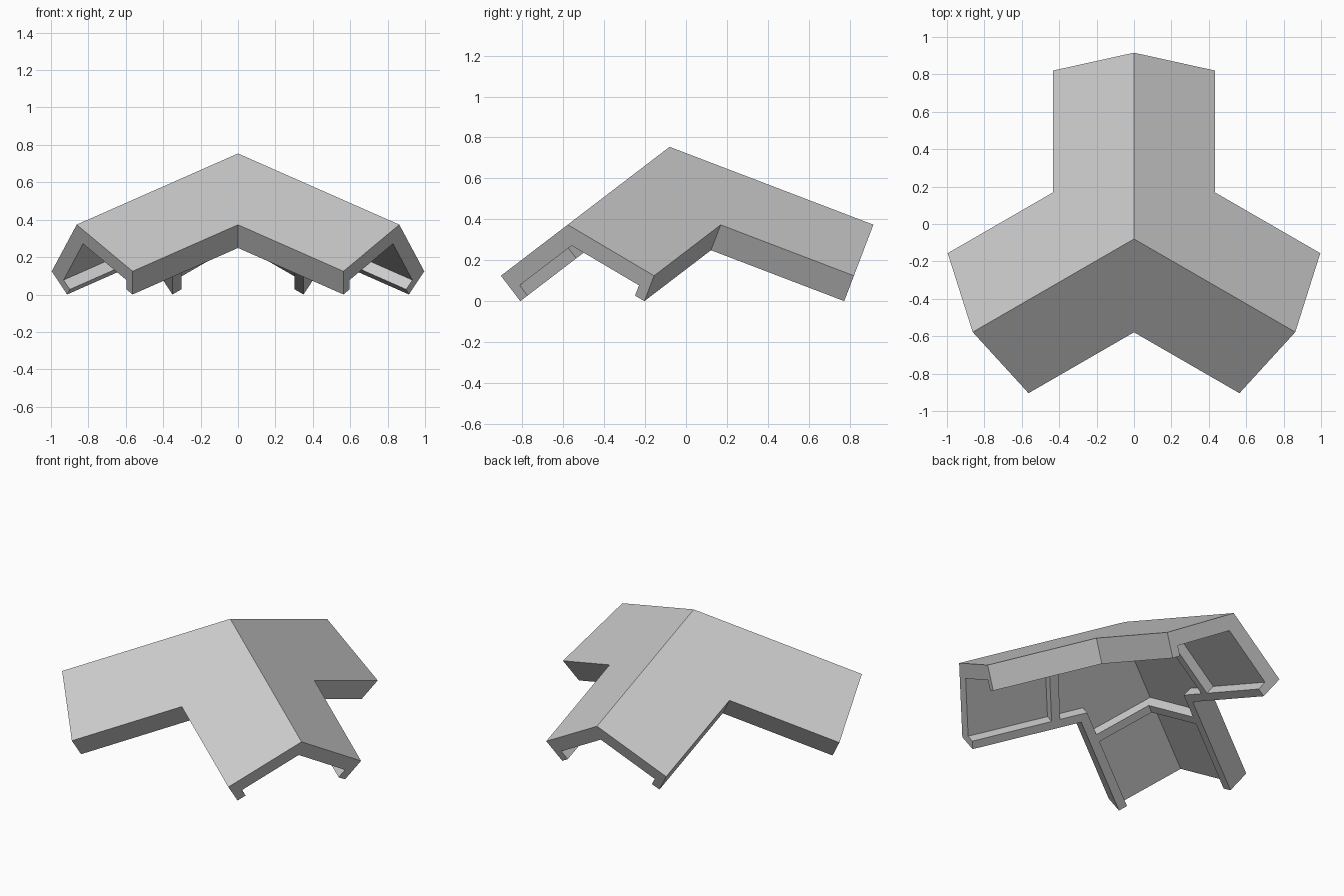
import bpy
import bmesh
from math import cos, sin, tan, pi, radians, sqrt
from mathutils import Matrix, Vector

cube = bpy.data.objects.get("Cube")
if cube:
    bpy.data.objects.remove(cube, do_unlink=True)

# Main sizes: three arms meet at 108 degrees under a common apex
APEX = Vector((0, -0.08, 0.754))
LENGTH, WIDTH = 1.066, 0.508
PLATE, DEPTH, LIP = 0.093, 0.156, 0.055
RIB_START, RIB_END = 0.502, 0.557
MITRE = (sqrt(5) - 1) / 2          # ridge mitre slope between two plates
BEND = 1 / tan(radians(54))        # half of the 108 degree corner

# Local axes of one half plate: along the ridge, across the plate, outward
flat = sqrt((1 - cos(radians(108))) / 1.5)
along = Vector((flat * cos(pi / 6), -flat * sin(pi / 6), -sqrt(1 - flat**2)))
mirrored = Vector((-along.x, along.y, along.z))
outward = mirrored.cross(along).normalized()
if outward.z < 0:
    outward.negate()
across = ((along + mirrored).normalized() - along * cos(radians(54))) / sin(radians(54))

# Cross-section as (distance from ridge, depth below the outer surface)
section = [(0, 0), (WIDTH, 0), (WIDTH, DEPTH), (WIDTH - LIP, DEPTH),
           (WIDTH - LIP, PLATE), (MITRE * PLATE, PLATE), (MITRE * DEPTH, DEPTH)]
OPEN = [(0, 1), (1, 2), (2, 3), (3, 4), (4, 5)]
RIBBED = [(0, 1), (1, 2), (2, 3), (3, 6)]


def add_half_plate(bm, transform):
    """Loft the section from the corner mitre, past the rib, to the open end."""
    rings = []
    for station in (None, RIB_START, RIB_END, LENGTH):
        ring = []
        for v, k in section:
            a = v * BEND if station is None else station
            ring.append(bm.verts.new(transform @ (along * a + across * v - outward * k)))
        rings.append(ring)
    for i, edges in enumerate((OPEN, RIBBED, OPEN)):
        r, s = rings[i], rings[i + 1]
        for p, q in edges:
            bm.faces.new((r[p], r[q], s[q], s[p]))
    for ring in rings[1:3]:        # both sides of the rib
        bm.faces.new(ring[3:])
    bm.faces.new(rings[3][:6])     # arm end


# Mirror and turn the half plate into the whole bracket
bm = bmesh.new()
for turn in range(3):
    rotation = Matrix.Rotation(turn * 2 * pi / 3, 4, "Z")
    for side in (1, -1):
        add_half_plate(bm, Matrix.Translation(APEX) @ rotation @ Matrix.Diagonal((side, 1, 1, 1)))
bmesh.ops.delete(bm, geom=[v for v in bm.verts if not v.link_faces], context="VERTS")
bmesh.ops.remove_doubles(bm, verts=bm.verts, dist=0.0005)
bmesh.ops.dissolve_limit(bm, angle_limit=radians(1), verts=bm.verts, edges=bm.edges)
bmesh.ops.recalc_face_normals(bm, faces=bm.faces)

mesh = bpy.data.meshes.new("corner_bracket")
bm.to_mesh(mesh)
bm.free()
bracket = bpy.data.objects.new("corner_bracket", mesh)
bpy.context.collection.objects.link(bracket)

# Plain grey finish
grey = bpy.data.materials.new("light_grey")
grey.use_nodes = True
colour = (0.6, 0.6, 0.6, 1)
grey.diffuse_color = colour
grey.node_tree.nodes["Principled BSDF"].inputs["Base Color"].default_value = colour
mesh.materials.append(grey)
